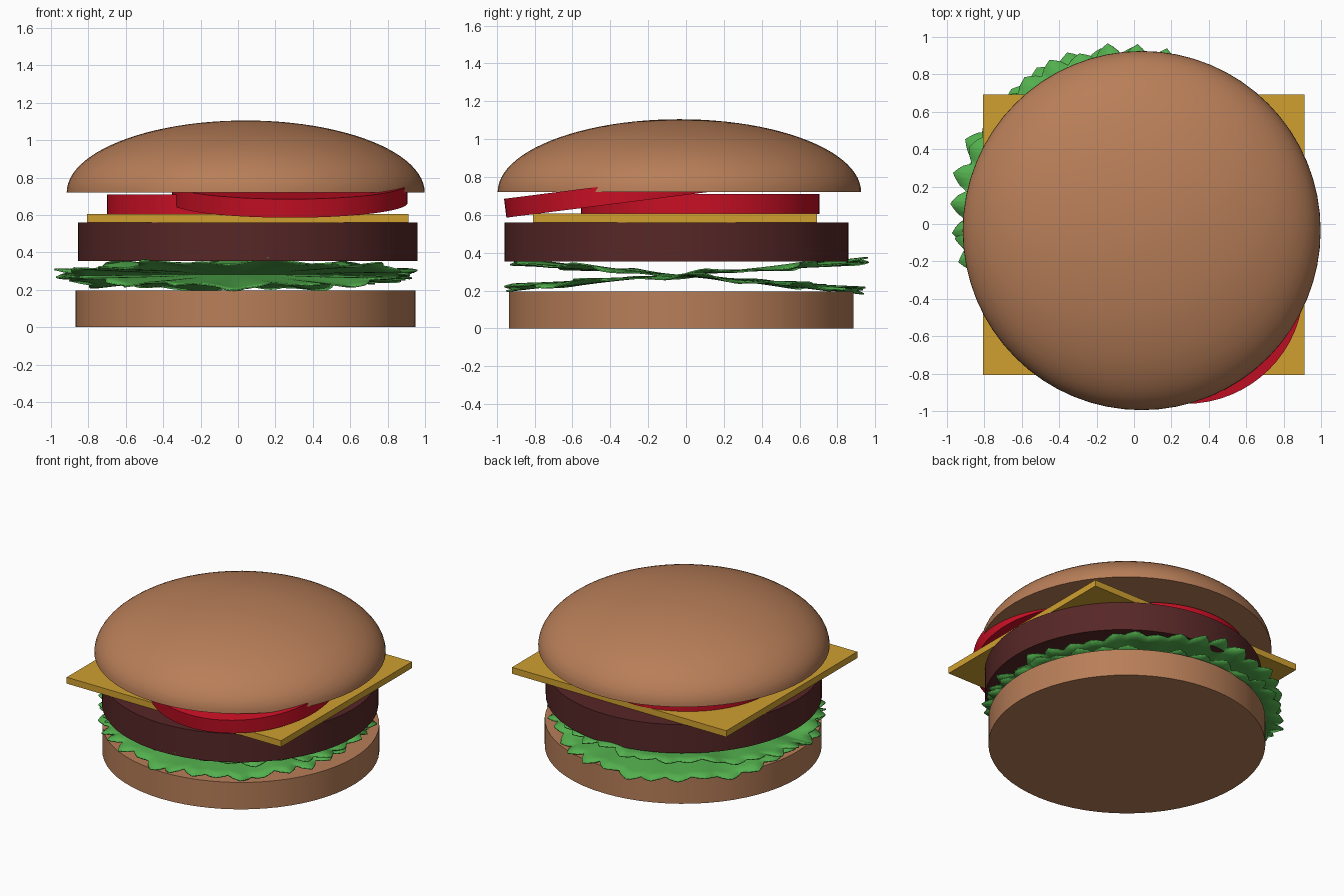
import bpy, bmesh, math, random
from mathutils import Matrix

if "Cube" in bpy.data.objects:
    bpy.data.objects.remove(bpy.data.objects["Cube"])

random.seed(4)


def material(name, color):
    m = bpy.data.materials.new(name)
    m.diffuse_color = (*color, 1)
    m.use_nodes = True
    m.node_tree.nodes["Principled BSDF"].inputs["Base Color"].default_value = m.diffuse_color
    return m


BUN = material("toasted bun", (0.479, 0.209, 0.098))
MEAT = material("grilled meat", (0.095, 0.020, 0.020))
CHEESE = material("yellow cheese", (0.631, 0.352, 0.030))
TOMATO = material("tomato red", (0.578, 0.005, 0.018))
GREEN = material("lettuce green", (0.085, 0.429, 0.075))


def finish(name, bm, mat, loc=(0, 0, 0), rot=(0, 0, 0), angle=40):
    bmesh.ops.recalc_face_normals(bm, faces=bm.faces)
    mesh = bpy.data.meshes.new(name)
    bm.to_mesh(mesh)
    bm.free()
    obj = bpy.data.objects.new(name, mesh)
    bpy.context.collection.objects.link(obj)
    mesh.materials.append(mat)
    obj.location, obj.rotation_euler = loc, rot
    bpy.ops.object.select_all(action='DESELECT')
    obj.select_set(True)
    bpy.context.view_layer.objects.active = obj
    bpy.ops.object.shade_smooth_by_angle(angle=math.radians(angle))
    return obj


def disc(name, mat, x, y, z, radius, height, tilt=0):
    bm = bmesh.new()
    bmesh.ops.create_cone(bm, cap_ends=True, segments=64, radius1=radius,
                          radius2=radius, depth=height)
    return finish(name, bm, mat, (x, y, z), (tilt, 0, 0))


def leaf(name, z, tilt, teeth, phase):
    """Thin wavy round leaf with a jagged, ragged edge."""
    per, rings = 6, 12
    n = teeth * per
    size = [random.uniform(0.03, 0.09) for _ in range(teeth)]
    bm = bmesh.new()
    centre = bm.verts.new((0, 0, 0))
    grid = []
    for j in range(1, rings + 1):
        t = j / rings
        row = []
        for i in range(n):
            a = 2 * math.pi * i / n + phase
            k = (i % per) / per
            tooth = size[i // per] * (1 - abs(2 * k - 1)) ** 0.7
            r = 0.89 + 0.04 * math.cos(2 * (a - 0.75 * math.pi))
            r = t * r + tooth * t ** 8
            wave = 0.012 * t ** 3 * (math.sin(9 * a + phase) + 0.7 * math.sin(17 * a))
            row.append(bm.verts.new((r * math.cos(a), r * math.sin(a), wave)))
        grid.append(row)
    for i in range(n):
        k = (i + 1) % n
        bm.faces.new((centre, grid[0][i], grid[0][k]))
        for a, b in zip(grid, grid[1:]):
            bm.faces.new((a[i], b[i], b[k], a[k]))
    obj = finish(name, bm, GREEN, (-0.01, 0.0, z), (tilt, 0, 0), 60)
    mod = obj.modifiers.new("thickness", 'SOLIDIFY')
    mod.thickness, mod.offset = 0.008, 0
    return obj


# Bottom bun and patty
disc("bottom_bun", BUN, 0.04, -0.025, 0.0975, 0.91, 0.195)
disc("patty", MEAT, 0.052, -0.05, 0.456, 0.908, 0.207)

# Two crossed lettuce leaves
leaf("lower_lettuce_leaf", 0.285, 0.072, 38, 0.3)
leaf("upper_lettuce_leaf", 0.277, -0.080, 34, 1.1)

# Cheese slice
bm = bmesh.new()
bmesh.ops.create_cube(bm, size=1, matrix=Matrix.Diagonal((1.72, 1.50, 0.046, 1)))
finish("cheese_slice", bm, CHEESE, (0.052, -0.058, 0.583))

# Tomato slices: one flat, one leaning on it
disc("flat_tomato_slice", TOMATO, -0.07, 0.075, 0.657, 0.63, 0.104)
disc("leaning_tomato_slice", TOMATO, 0.277, -0.33, 0.714, 0.63, 0.10, 0.126)

# Domed top bun: upper half of a flattened sphere with a flat base
bm = bmesh.new()
bmesh.ops.create_uvsphere(bm, u_segments=64, v_segments=48, radius=1)
bmesh.ops.bisect_plane(bm, geom=bm.verts[:] + bm.edges[:] + bm.faces[:], dist=1e-4,
                       plane_co=(0, 0, 0), plane_no=(0, 0, 1), clear_inner=True)
bmesh.ops.holes_fill(bm, edges=[e for e in bm.edges if e.is_boundary], sides=0)
bmesh.ops.scale(bm, vec=(0.957, 0.96, 0.385), verts=bm.verts)
finish("top_bun", bm, BUN, (0.041, -0.035, 0.72))
